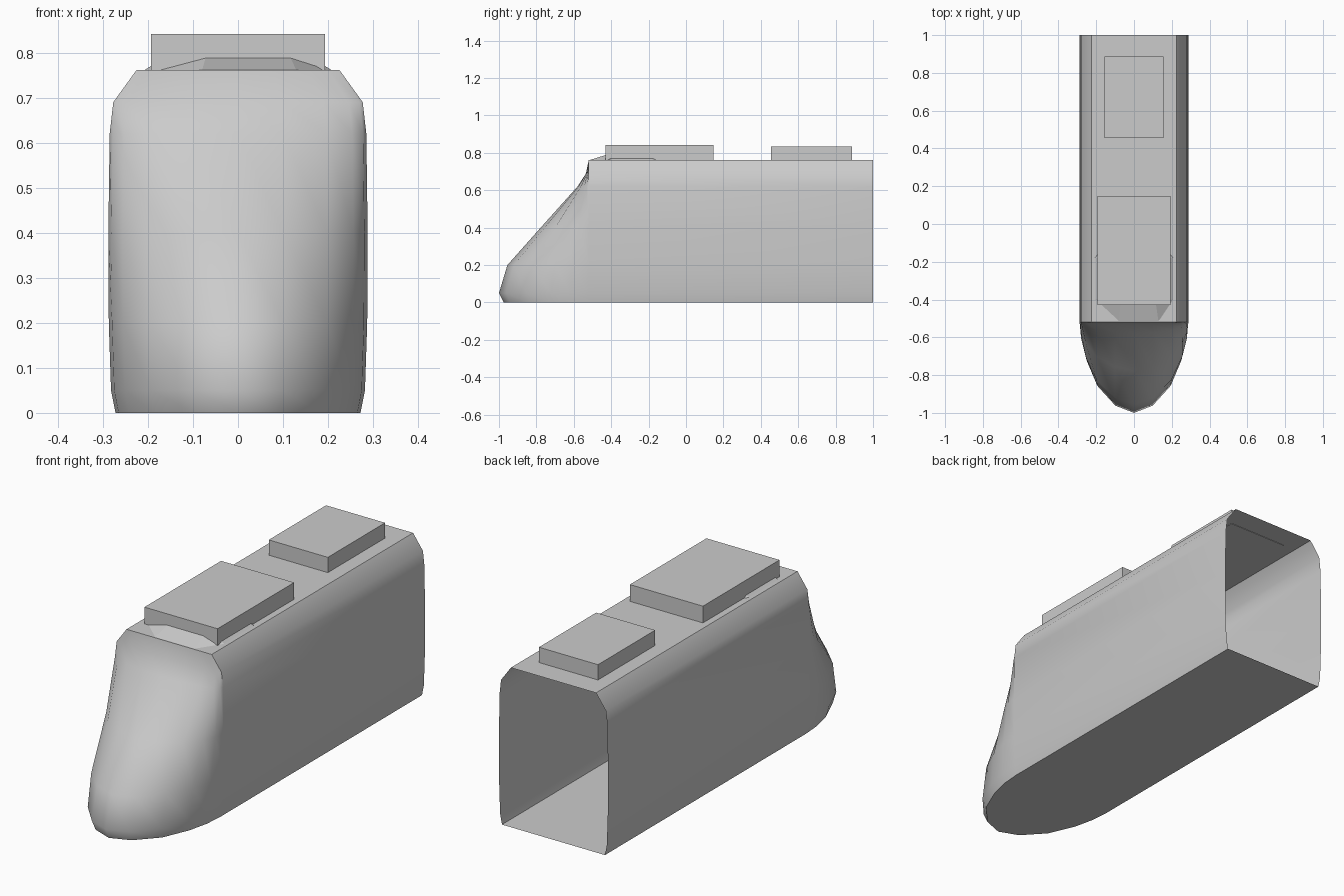
import bpy, bmesh, math

if "Cube" in bpy.data.objects:
    bpy.data.objects.remove(bpy.data.objects["Cube"])

grey = bpy.data.materials.new("light grey")
grey.use_nodes = True
colour = (0.6, 0.6, 0.6, 1)
grey.diffuse_color = colour
grey.node_tree.nodes["Principled BSDF"].inputs["Base Color"].default_value = colour


def finish(name, bm, smooth=False):
    bmesh.ops.recalc_face_normals(bm, faces=bm.faces)
    mesh = bpy.data.meshes.new(name)
    bm.to_mesh(mesh)
    bm.free()
    mesh.materials.append(grey)
    ob = bpy.data.objects.new(name, mesh)
    bpy.context.collection.objects.link(ob)
    if smooth:
        bpy.ops.object.select_all(action='DESELECT')
        ob.select_set(True)
        bpy.context.view_layer.objects.active = ob
        bpy.ops.object.shade_smooth_by_angle(angle=math.radians(42))
    return ob


def loft(bm, rings, closed):
    rows = [[bm.verts.new(p) for p in ring] for ring in rings]
    for low, high in zip(rows, rows[1:]):
        n = len(low)
        for i in range(n if closed else n - 1):
            j = (i + 1) % n
            bm.faces.new((low[i], low[j], high[j], high[i]))
    bm.faces.new(rows[0])
    bm.faces.new(rows[-1])


# Car shell: height, half width and foremost y of each level; rear end is open
SHOULDER = -0.52
levels = [(0, 0.272, -0.975), (0.05, 0.282, -1.0), (0.2, 0.287, -0.955),
          (0.4, 0.288, -0.777), (0.62, 0.285, -0.58), (0.69, 0.277, -0.535),
          (0.762, 0.225, SHOULDER)]
# Plan curve of the nose: share of half width, share of nose length
plan = [(1, 0), (0.975, 0.2), (0.89, 0.42), (0.69, 0.7), (0.35, 0.92)]
rings = []
for z, w, front in levels:
    side = [(w, 1, z)] + [(w * a, SHOULDER + (front - SHOULDER) * b, z) for a, b in plan]
    rings.append(side + [(0, front, z)] + [(-x, y, h) for x, y, h in reversed(side)])
shell = bmesh.new()
loft(shell, rings, False)
finish("car_shell", shell, True)

# Low fairing around the front roof unit
base = [(-0.08, -0.52), (0.13, -0.52), (0.21, -0.4), (0.21, -0.18),
        (0.18, -0.14), (-0.18, -0.14), (-0.21, -0.18), (-0.21, -0.4)]
fairing = bmesh.new()
loft(fairing, [[(x, y, 0.76) for x, y in base],
               [(x * 0.9, max(y, -0.43), 0.788 if y < -0.5 else 0.773) for x, y in base]], True)
finish("roof_fairing", fairing)


# Roof equipment boxes
def roof_box(name, half_width, y0, y1, top):
    bm = bmesh.new()
    loft(bm, [[(-half_width, y0, z), (half_width, y0, z), (half_width, y1, z),
               (-half_width, y1, z)] for z in (0.76, top)], True)
    finish(name, bm)


roof_box("front_roof_unit", 0.193, -0.43, 0.148, 0.842)
roof_box("rear_roof_unit", 0.156, 0.455, 0.887, 0.835)
